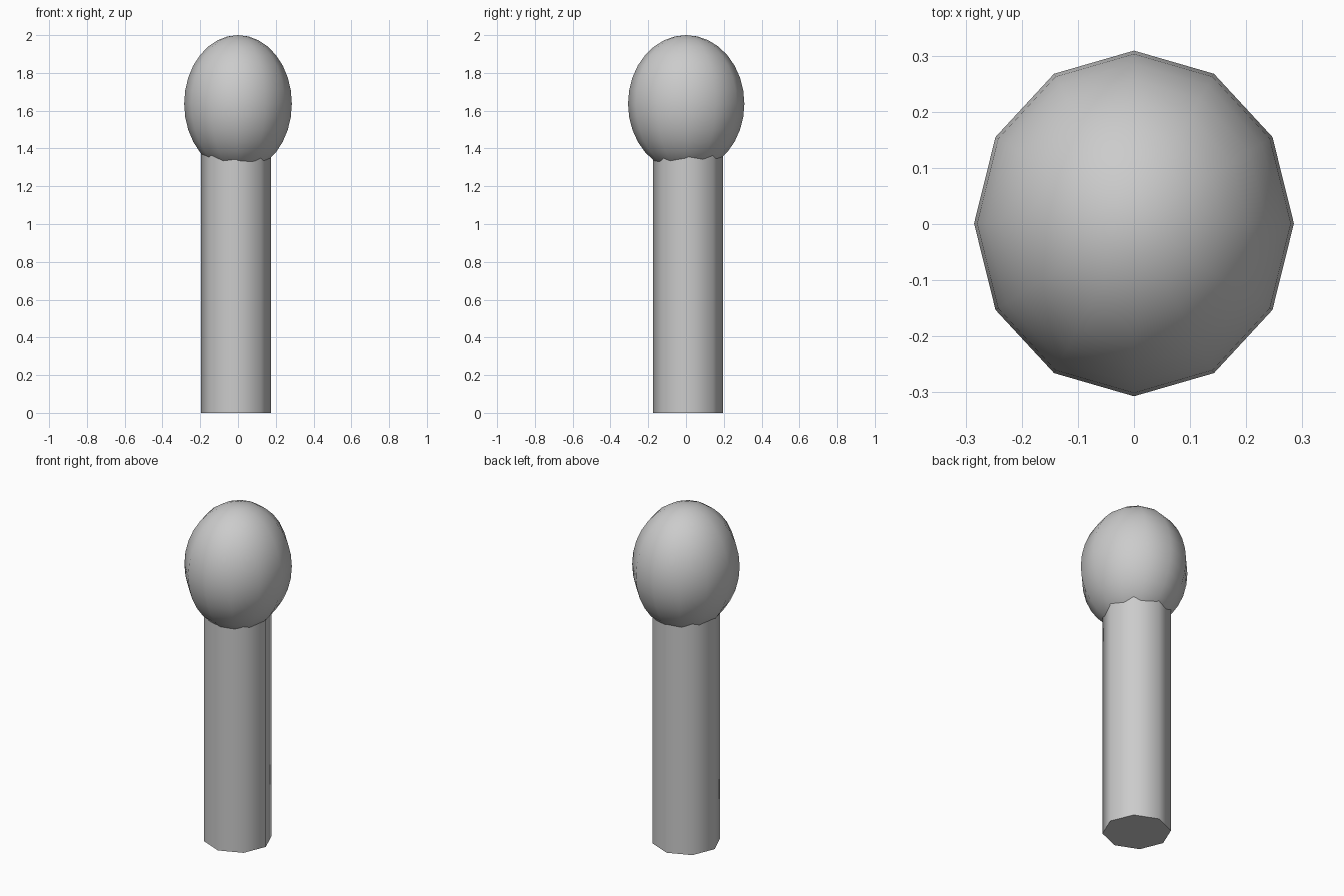
import bpy, math

if "Cube" in bpy.data.objects:
    bpy.data.objects.remove(bpy.data.objects["Cube"])


def smooth(obj):
    # Round sides stay soft while the end caps keep crisp rims
    bpy.context.view_layer.objects.active = obj
    obj.select_set(True)
    bpy.ops.object.shade_smooth_by_angle(angle=math.radians(60))
    obj.select_set(False)


# Handle: eight-sided post, slightly off centre, running into the head
BOTTOM, TOP = 0.0, 1.42
bpy.ops.mesh.primitive_cylinder_add(
    vertices=8, radius=0.186, depth=TOP - BOTTOM,
    location=(-0.01, 0.011, (TOP + BOTTOM) / 2))
handle = bpy.context.object
handle.name = "handle"
smooth(handle)

# Head: twelve-sided ellipsoid, a little wider in y and taller in z
bpy.ops.mesh.primitive_uv_sphere_add(
    segments=12, ring_count=16, radius=1, location=(0, 0.001, 1.637))
head = bpy.context.object
head.name = "head"
head.scale = (0.285, 0.308, 0.363)
bpy.ops.object.transform_apply(location=False, rotation=False, scale=True)
smooth(head)
